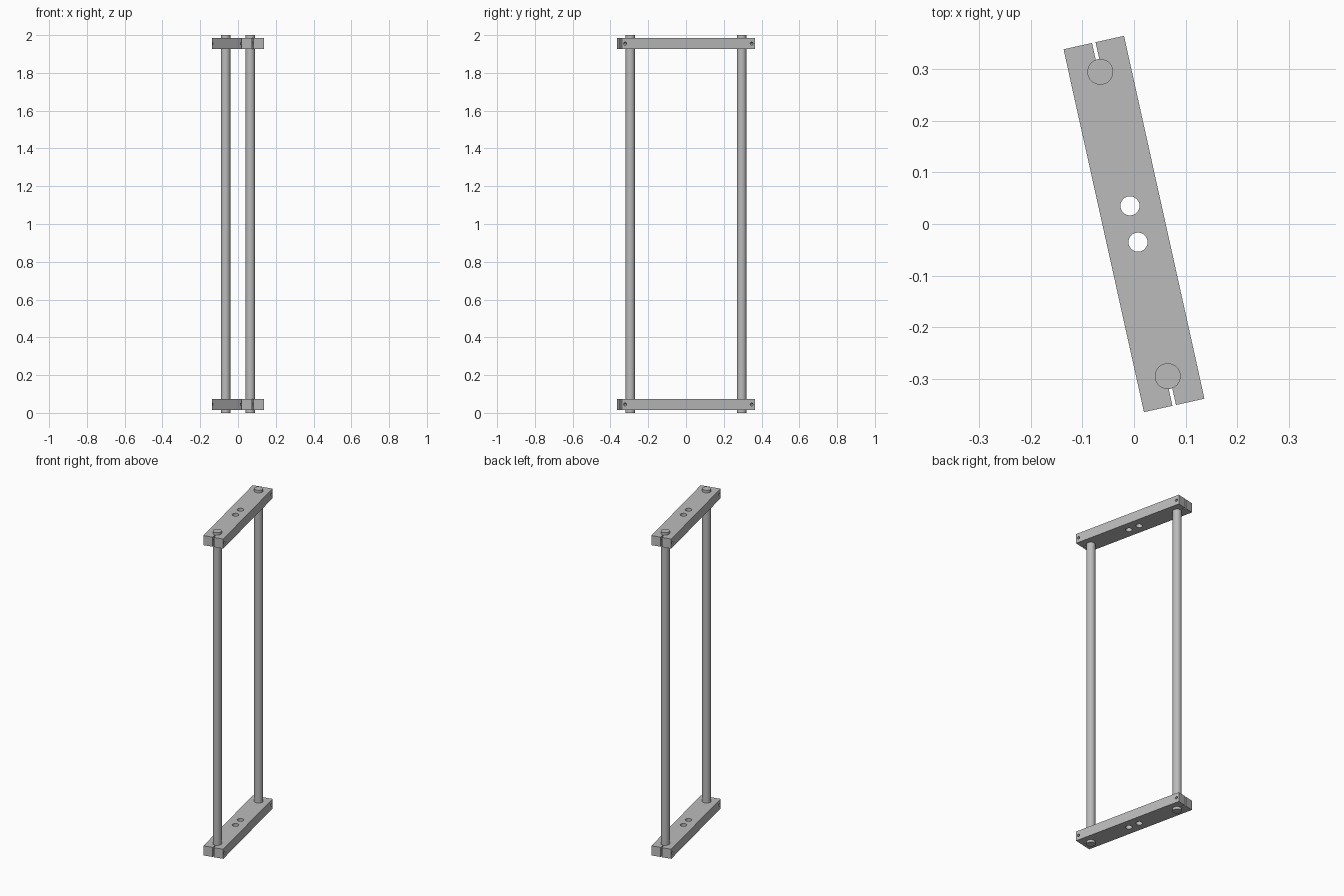
import bpy
from math import radians, pi
from mathutils import Matrix

cube = bpy.data.objects.get("Cube")
if cube:
    bpy.data.objects.remove(cube, do_unlink=True)

TURN = Matrix.Rotation(radians(12.5), 4, "Z")
LENGTH, WIDTH, THICK = 0.72, 0.12, 0.059
ROD_Y, ROD_R = 0.302, 0.025

grey = bpy.data.materials.new("satin_grey")
grey.use_nodes = True
colour = (0.5, 0.5, 0.5, 1)
grey.diffuse_color = colour
grey.node_tree.nodes["Principled BSDF"].inputs["Base Color"].default_value = colour


def box(name, loc, size):
    bpy.ops.mesh.primitive_cube_add(size=1, location=loc)
    ob = bpy.context.object
    ob.name = name
    ob.scale = size
    bpy.ops.object.transform_apply(location=False, rotation=False, scale=True)
    return ob


def cylinder(name, loc, radius, depth, rot=(0, 0, 0), sides=48):
    bpy.ops.mesh.primitive_cylinder_add(vertices=sides, radius=radius, depth=depth,
                                        location=loc, rotation=rot)
    ob = bpy.context.object
    ob.name = name
    return ob


def cut(target, cutter):
    cutter.hide_render = True
    mod = target.modifiers.new("cut", "BOOLEAN")
    mod.operation, mod.solver, mod.object = "DIFFERENCE", "EXACT", cutter
    bpy.context.view_layer.objects.active = target
    bpy.ops.object.modifier_apply(modifier=mod.name)
    bpy.data.objects.remove(cutter, do_unlink=True)


def finish(ob):
    ob.data.materials.clear()
    ob.data.materials.append(grey)
    bpy.ops.object.select_all(action="DESELECT")
    ob.select_set(True)
    bpy.context.view_layer.objects.active = ob
    bpy.ops.object.shade_smooth_by_angle(angle=radians(30))
    ob.matrix_world = TURN @ ob.matrix_basis


# Clamp bars: two mounting holes, a slit and a cross screw hole at each end
for name, z in (("bottom_clamp_bar", 0.045), ("top_clamp_bar", 1.955)):
    bar = box(name, (0, 0, z), (WIDTH, LENGTH, THICK))
    for side in (-1, 1):
        cut(bar, cylinder("mounting_hole", (0, side * 0.036, z), 0.0185, 0.2))
        cut(bar, box("slit", (0, side * (ROD_Y + 0.05), z), (0.007, 0.1, 0.2)))
        cut(bar, cylinder("screw_hole", (0, side * 0.343, z), 0.008, 0.3,
                          rot=(0, pi / 2, 0), sides=24))
    finish(bar)

# Rods running through both bars, slightly proud at each end
for name, side in (("front_rod", -1), ("back_rod", 1)):
    finish(cylinder(name, (0, side * ROD_Y, 1), ROD_R, 2))
